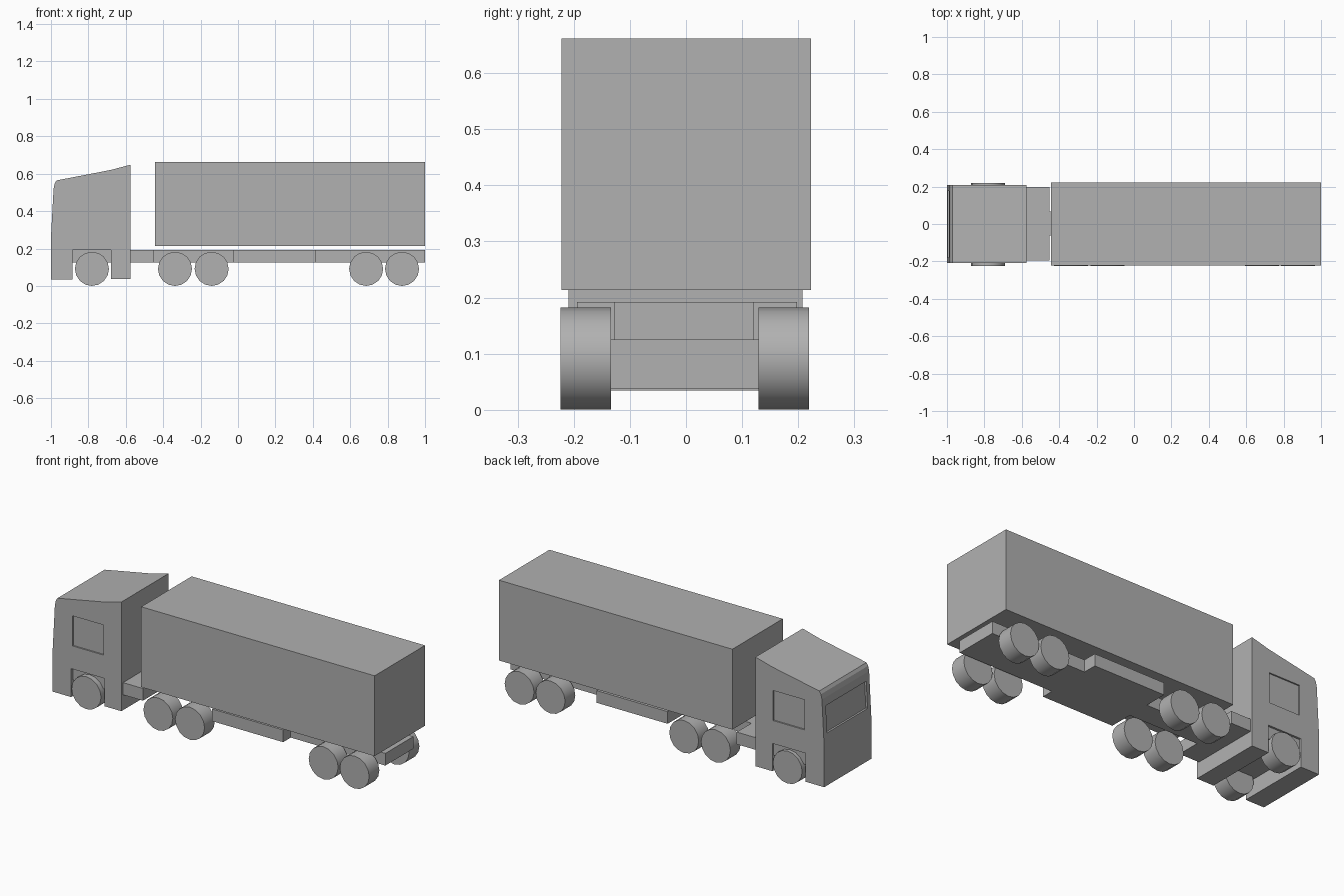
import bpy, bmesh, math

if "Cube" in bpy.data.objects:
    bpy.data.objects.remove(bpy.data.objects["Cube"])

# Dark grey paint shared by every part
paint = bpy.data.materials.new("dark_grey")
paint.diffuse_color = (0.44, 0.44, 0.44, 1)
paint.use_nodes = True
paint.node_tree.nodes["Principled BSDF"].inputs["Base Color"].default_value = paint.diffuse_color


def prism(name, profile, y0, y1):
    """Extrude an x-z outline along y."""
    bm = bmesh.new()
    face = bm.faces.new([bm.verts.new((x, y0, z)) for x, z in profile])
    new = bmesh.ops.extrude_face_region(bm, geom=[face])["geom"]
    verts = [v for v in new if isinstance(v, bmesh.types.BMVert)]
    bmesh.ops.translate(bm, verts=verts, vec=(0, y1 - y0, 0))
    bmesh.ops.recalc_face_normals(bm, faces=bm.faces[:])
    mesh = bpy.data.meshes.new(name)
    bm.to_mesh(mesh)
    bm.free()
    mesh.materials.append(paint)
    obj = bpy.data.objects.new(name, mesh)
    bpy.context.collection.objects.link(obj)
    return obj


def block(name, x0, x1, y0, y1, z0, z1):
    return prism(name, [(x0, z0), (x1, z0), (x1, z1), (x0, z1)], y0, y1)


def carve(target, cutter):
    """Boolean-cut the target and discard the cutter."""
    cutter.hide_render = True
    mod = target.modifiers.new("cut", 'BOOLEAN')
    mod.operation = 'DIFFERENCE'
    mod.solver = 'EXACT'
    mod.object = cutter
    bpy.context.view_layer.objects.active = target
    bpy.ops.object.modifier_apply(modifier=mod.name)
    bpy.data.objects.remove(cutter)


# Cab: side outline with raked roof and a wheel arch through its full width
CAB_L, CAB_R = -0.209, 0.208
cab = prism("cab", [
    (-1.0, 0.034), (-0.885, 0.034), (-0.885, 0.193), (-0.68, 0.193),
    (-0.68, 0.038), (-0.575, 0.038), (-0.575, 0.648), (-0.68, 0.62),
    (-0.97, 0.564), (-0.98, 0.548), (-0.986, 0.52), (-1.0, 0.26)],
    CAB_L, CAB_R)

# Shallow window recesses: windscreen, then both side windows
carve(cab, prism("windscreen_cutter",
                 [(-1.05, 0.325), (-0.986, 0.325), (-0.978, 0.475), (-1.05, 0.475)],
                 -0.18, 0.177))
for y in (CAB_L, CAB_R):
    carve(cab, block("side_window_cutter", -0.877, -0.685, y - 0.008, y + 0.008, 0.322, 0.49))

# Chassis sections, all at one height
for name, x0, x1, y0, y1 in (
        ("tractor_chassis", -0.885, -0.452, -0.194, 0.198),
        ("coupling_beam", -0.452, -0.025, -0.062, 0.068),
        ("trailer_side_skirt", -0.025, 0.415, -0.194, 0.198),
        ("rear_chassis", 0.415, 1.0, -0.127, 0.12)):
    block(name, x0, x1, y0, y1, 0.124, 0.192)

# Cargo box
block("cargo_box", -0.443, 1.0, -0.222, 0.223, 0.213, 0.662)

# Five pairs of wheels
for i, x in enumerate((-0.781, -0.337, -0.141, 0.685, 0.877)):
    for side, y in (("right", -0.179), ("left", 0.174)):
        bpy.ops.mesh.primitive_cylinder_add(
            vertices=16, radius=0.091, depth=0.09,
            location=(x, y, 0.091), rotation=(math.pi / 2, 0, 0))
        wheel = bpy.context.object
        wheel.name = f"wheel_{side}_{i + 1}"
        wheel.data.materials.append(paint)
        bpy.ops.object.shade_smooth_by_angle(angle=math.radians(35))
